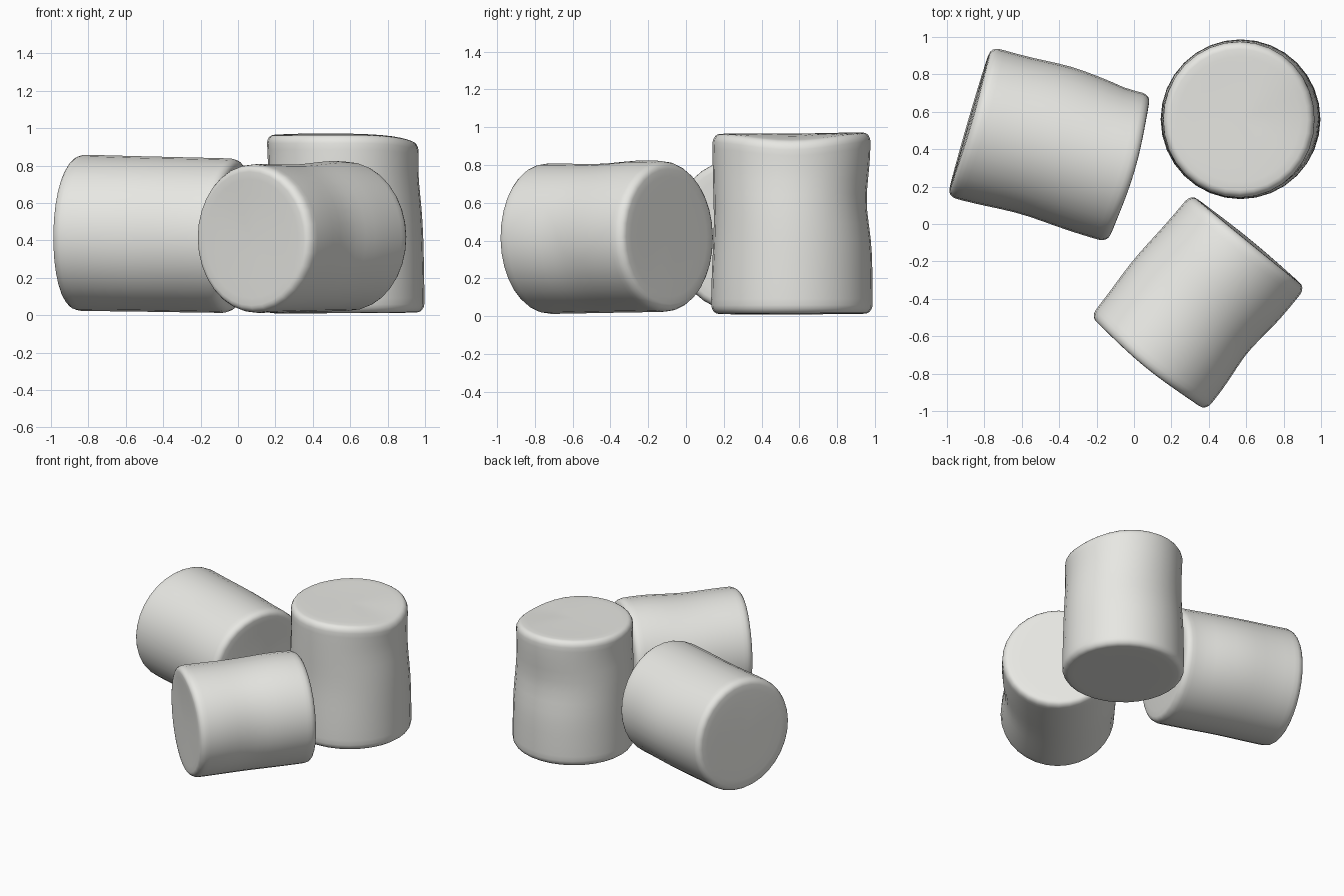
import bpy, bmesh, math
from mathutils import Vector, Matrix

if "Cube" in bpy.data.objects:
    bpy.data.objects.remove(bpy.data.objects["Cube"])

SIDES = 32

cream = bpy.data.materials.new("soft_white")
cream.diffuse_color = (0.8, 0.8, 0.765, 1.0)
cream.use_nodes = True
cream.node_tree.nodes["Principled BSDF"].inputs["Base Color"].default_value = cream.diffuse_color


def bump(u, centre, width):
    return math.exp(-((u - centre) / width) ** 2)


def ang_diff(a, b):
    return abs((a - b + math.pi) % (2 * math.pi) - math.pi)


def soft_cylinder(name, p0, p1, r0, r1, dents, rims=(), dome=(0, 0), phase=0.0):
    """Rounded cylinder from p0 to p1.
    dents: (t, angle deg, angular width, t width, amount) changes the radius
    rims: (end, angle deg, angular width, amount) shifts the rim along the axis
    dome: bulge of the start and end caps"""
    p0, p1 = Vector(p0), Vector(p1)
    axis = p1 - p0
    length = axis.length
    w = axis.normalized()
    if abs(w.z) > 0.9:
        u = (Vector((1, 0, 0)) - w * w.x).normalized()
    else:
        u = Vector((0, 0, 1)).cross(w).normalized()
    v = w.cross(u)

    # Profile: cap, rounded rim, side
    edge = [(0.3, 0.0), (0.6, 0.0), (0.8, 0.0), (0.9, 0.001), (0.935, 0.004),
            (0.965, 0.013), (0.988, 0.028), (0.998, 0.045)]
    prof = [(f, h / length, 0) for f, h in edge]
    prof += [(1.0, t / 12, None) for t in range(1, 12)]
    prof += [(f, 1 - h / length, 1) for f, h in reversed(edge)]

    def point(f, t, a):
        r = r0 + (r1 - r0) * t
        for tc, ad, aw, tw, amt in dents:
            r += amt * bump(t, tc, tw) * bump(ang_diff(a, math.radians(ad)), 0, aw)
        s = t * length
        for end, ad, aw, amt in rims:
            s += amt * f * f * bump(t, end, 0.25) * bump(ang_diff(a, math.radians(ad)), 0, aw)
        s += (dome[1] * bump(t, 1, 0.1) - dome[0] * bump(t, 0, 0.1)) * (1 - f * f)
        return p0 + u * (math.cos(a) * r * f) + v * (math.sin(a) * r * f) + w * s

    bm = bmesh.new()
    rings = []
    for f, t, _ in prof:
        rings.append([bm.verts.new(point(f, t, 2 * math.pi * i / SIDES + phase))
                      for i in range(SIDES)])
    for a, b in zip(rings, rings[1:]):
        for i in range(SIDES):
            j = (i + 1) % SIDES
            bm.faces.new((a[i], a[j], b[j], b[i]))
    # Cap centres
    for ring, t in ((rings[0], 0), (rings[-1], 1)):
        c = bm.verts.new(point(0, t, 0))
        for i in range(SIDES):
            bm.faces.new((ring[i], ring[(i + 1) % SIDES], c))
    bmesh.ops.recalc_face_normals(bm, faces=bm.faces)
    for face in bm.faces:
        face.smooth = True
    me = bpy.data.meshes.new(name)
    bm.to_mesh(me)
    bm.free()
    me.materials.append(cream)
    ob = bpy.data.objects.new(name, me)
    bpy.context.collection.objects.link(ob)
    return ob


# Standing piece: slight waist, top rim dips on the +x side
soft_cylinder("standing_piece", (0.57, 0.56, 0.012), (0.565, 0.558, 0.967), 0.428, 0.42,
              [(0.62, 90, 1.0, 0.18, -0.026), (0.8, 0, 1.0, 0.2, -0.014),
               (0.85, 180, 0.9, 0.15, -0.015), (0.5, 270, 1.0, 0.25, -0.012),
               (1.0, 0, 0.9, 0.3, -0.012)],
              [(1, 0, 0.75, -0.045), (1, 110, 0.8, 0.008)])

# Lying piece at the back left
soft_cylinder("left_piece", (-0.882, 0.548, 0.442), (-0.025, 0.298, 0.425), 0.418, 0.413,
              [(0.5, 0, 0.8, 0.22, 0.018), (0.87, 0, 0.7, 0.1, -0.01),
               (0.45, 180, 0.9, 0.25, -0.018)],
              [(1, 90, 0.8, 0.028), (0, 90, 0.8, 0.01)], dome=(0.0, 0.012))

# Lying piece at the front
soft_cylinder("front_piece", (0.075, -0.747, 0.41), (0.612, -0.09, 0.42), 0.398, 0.396,
              [(0.45, 180, 0.8, 0.2, -0.022), (0.45, 0, 0.8, 0.25, 0.014),
               (0.8, 90, 0.8, 0.2, 0.01), (0.4, 90, 0.7, 0.2, -0.006)],
              [(0, 90, 0.8, -0.024), (0, 270, 0.8, -0.01), (1, 270, 0.8, 0.01)],
              dome=(0.005, 0.0))
